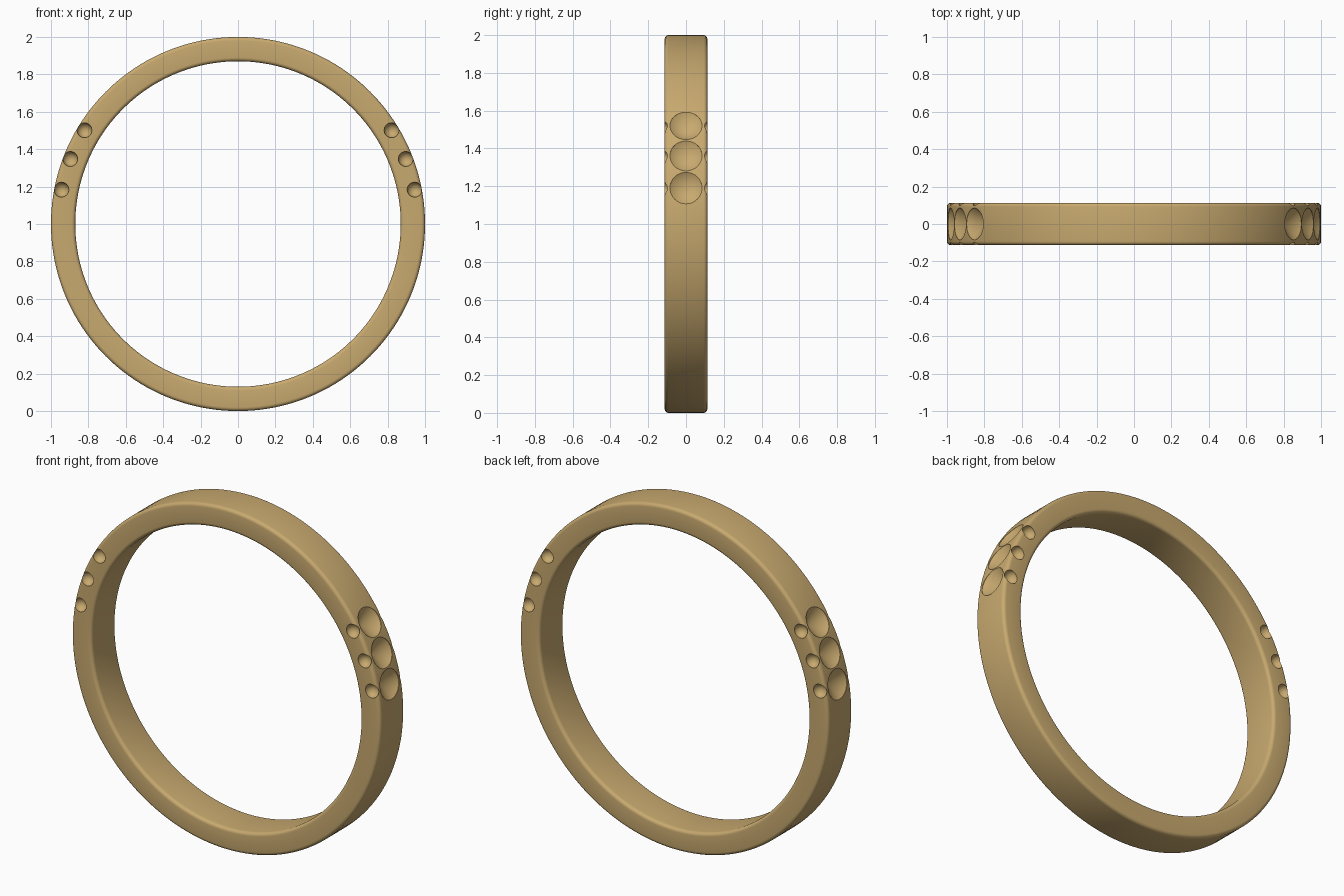
import bpy, bmesh, math
from mathutils import Matrix, Vector

if "Cube" in bpy.data.objects:
    bpy.data.objects.remove(bpy.data.objects["Cube"])

R_OUT, R_IN, HALF_W, SEGS = 1.0, 0.87, 0.113, 160
ANGLES = (11.0, 21.2, 31.4)


def rounded_profile():
    # rounded rectangle cross-section as (radius, y)
    f = 0.02
    pts = []
    corners = [(R_OUT - f, HALF_W - f, 0), (R_IN + f, HALF_W - f, 90),
               (R_IN + f, -HALF_W + f, 180), (R_OUT - f, -HALF_W + f, 270)]
    for cr, cy, start in corners:
        for i in range(6):
            a = math.radians(start + i * 18)
            pts.append((cr + f * math.cos(a), cy + f * math.sin(a)))
    return pts


def lathe(bm, profile, steps, matrix, closed):
    # revolve a (radius, height) profile around local z
    rings = []
    for s in range(steps):
        a = 2 * math.pi * s / steps
        rings.append([bm.verts.new(matrix @ Vector((r * math.cos(a), r * math.sin(a), h)))
                      for r, h in profile])
    n = len(profile)
    for s in range(steps):
        p, q = rings[s], rings[(s + 1) % steps]
        for i in range(n if closed else n - 1):
            j = (i + 1) % n
            bm.faces.new((p[i], q[i], q[j], p[j]))
    return rings


def make_object(name, bm):
    bmesh.ops.remove_doubles(bm, verts=bm.verts, dist=1e-5)
    bmesh.ops.dissolve_degenerate(bm, edges=bm.edges, dist=1e-6)
    bmesh.ops.recalc_face_normals(bm, faces=bm.faces)
    mesh = bpy.data.meshes.new(name)
    bm.to_mesh(mesh)
    bm.free()
    ob = bpy.data.objects.new(name, mesh)
    bpy.context.collection.objects.link(ob)
    return ob


# band
bm = bmesh.new()
lathe(bm, rounded_profile(), SEGS,
      Matrix.Translation((0, 0, 1)) @ Matrix.Rotation(math.pi / 2, 4, 'X'), True)
band = make_object("ring_band", bm)

# conical stone seats (outer face) and round dimples (both side faces)
seats, dimples = bmesh.new(), bmesh.new()
for side in (1, -1):
    for deg in ANGLES:
        a = math.radians(deg)
        d = Vector((side * math.cos(a), 0, math.sin(a)))
        m = Matrix.Translation((0, 0, 1)) @ d.to_track_quat('Z', 'Y').to_matrix().to_4x4()
        lathe(seats, [(0, 0.932), (0.085, 0.9965), (0.085, 1.03), (0, 1.03)], 48, m, False)
        for y in (-HALF_W, HALF_W):
            pos = Vector((0, y, 1)) + d * 0.962
            bmesh.ops.create_uvsphere(dimples, u_segments=32, v_segments=16, radius=0.04,
                                      matrix=Matrix.Translation(pos))

for cutter in (make_object("seat_cutter", seats), make_object("dimple_cutter", dimples)):
    cutter.hide_render = True
    mod = band.modifiers.new("cut", 'BOOLEAN')
    mod.operation = 'DIFFERENCE'
    mod.solver = 'EXACT'
    mod.object = cutter
    bpy.context.view_layer.objects.active = band
    bpy.ops.object.modifier_apply(modifier=mod.name)
    bpy.data.objects.remove(cutter)

# gold finish and smooth shading
gold = bpy.data.materials.new("gold")
gold.diffuse_color = (0.58, 0.40, 0.16, 1)
gold.use_nodes = True
gold.node_tree.nodes["Principled BSDF"].inputs["Base Color"].default_value = gold.diffuse_color
band.data.materials.clear()
band.data.materials.append(gold)
bpy.ops.object.select_all(action='DESELECT')
band.select_set(True)
bpy.context.view_layer.objects.active = band
bpy.ops.object.shade_smooth_by_angle(angle=math.radians(30))
